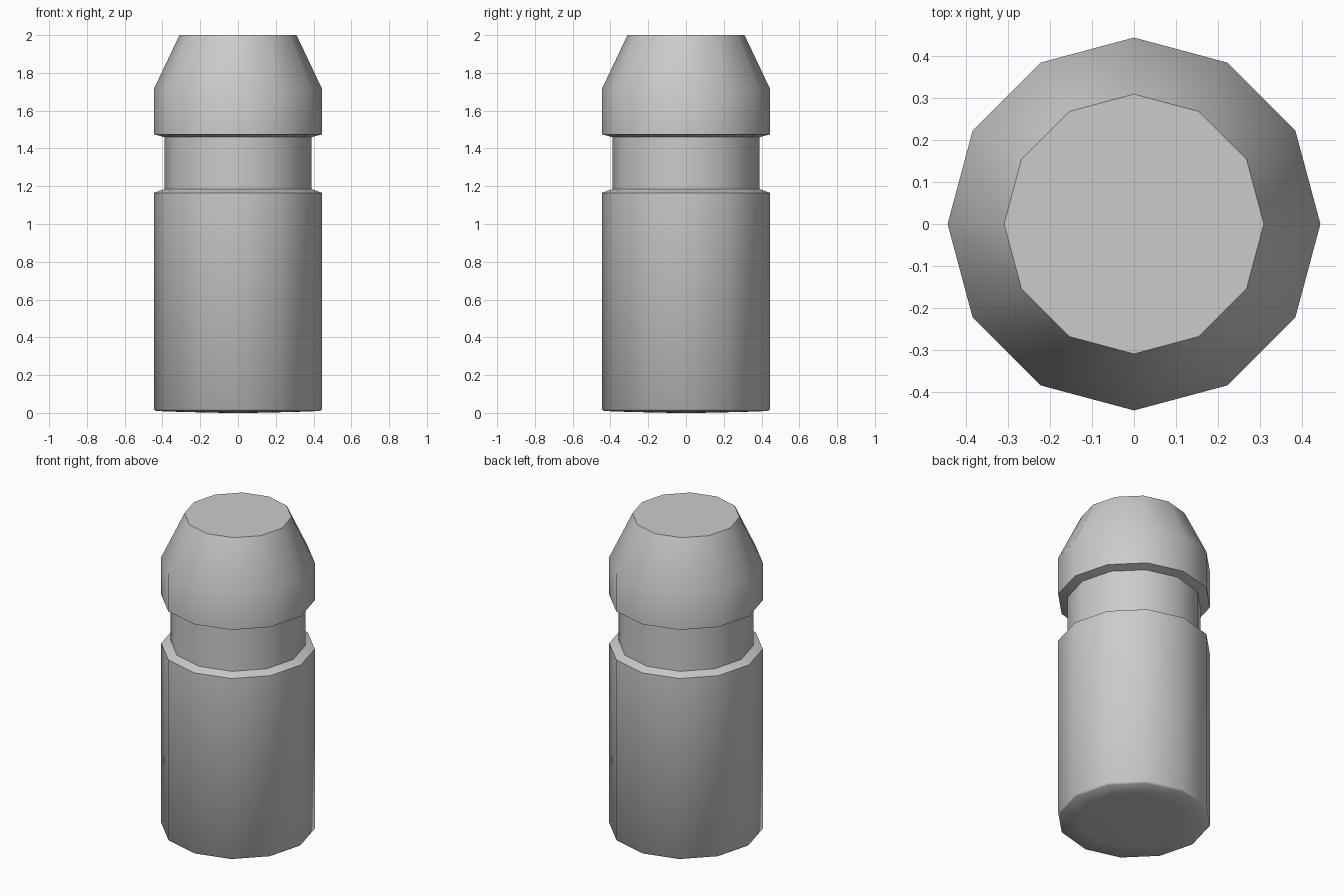
import bpy, bmesh
from math import pi, sin, cos

if "Cube" in bpy.data.objects:
    bpy.data.objects.remove(bpy.data.objects["Cube"])

SIDES = 12

# Profile from bottom centre to top rim: (radius, height)
profile = [(0.07, 0.0), (0.30, 0.005), (0.435, 0.01), (0.445, 0.02),
           (0.445, 1.165), (0.39, 1.185), (0.39, 1.46),
           (0.445, 1.475), (0.445, 1.715), (0.31, 2.0)]

# Lathe the profile into a twelve-sided peg
bm = bmesh.new()
rings = [[bm.verts.new((r * cos(2 * pi * i / SIDES), r * sin(2 * pi * i / SIDES), z))
          for i in range(SIDES)] for r, z in profile]
for low, high in zip(rings, rings[1:]):
    for i in range(SIDES):
        j = (i + 1) % SIDES
        bm.faces.new((low[i], low[j], high[j], high[i]))

# Flat end caps
bm.faces.new(rings[0][::-1])
bm.faces.new(rings[-1])
bmesh.ops.recalc_face_normals(bm, faces=bm.faces)

mesh = bpy.data.meshes.new("grooved_peg")
bm.to_mesh(mesh)
bm.free()
peg = bpy.data.objects.new("grooved_peg", mesh)
bpy.context.collection.objects.link(peg)

# Smooth sides, crisp cap and groove edges
bpy.context.view_layer.objects.active = peg
peg.select_set(True)
bpy.ops.object.shade_smooth_by_angle(angle=pi / 4)
